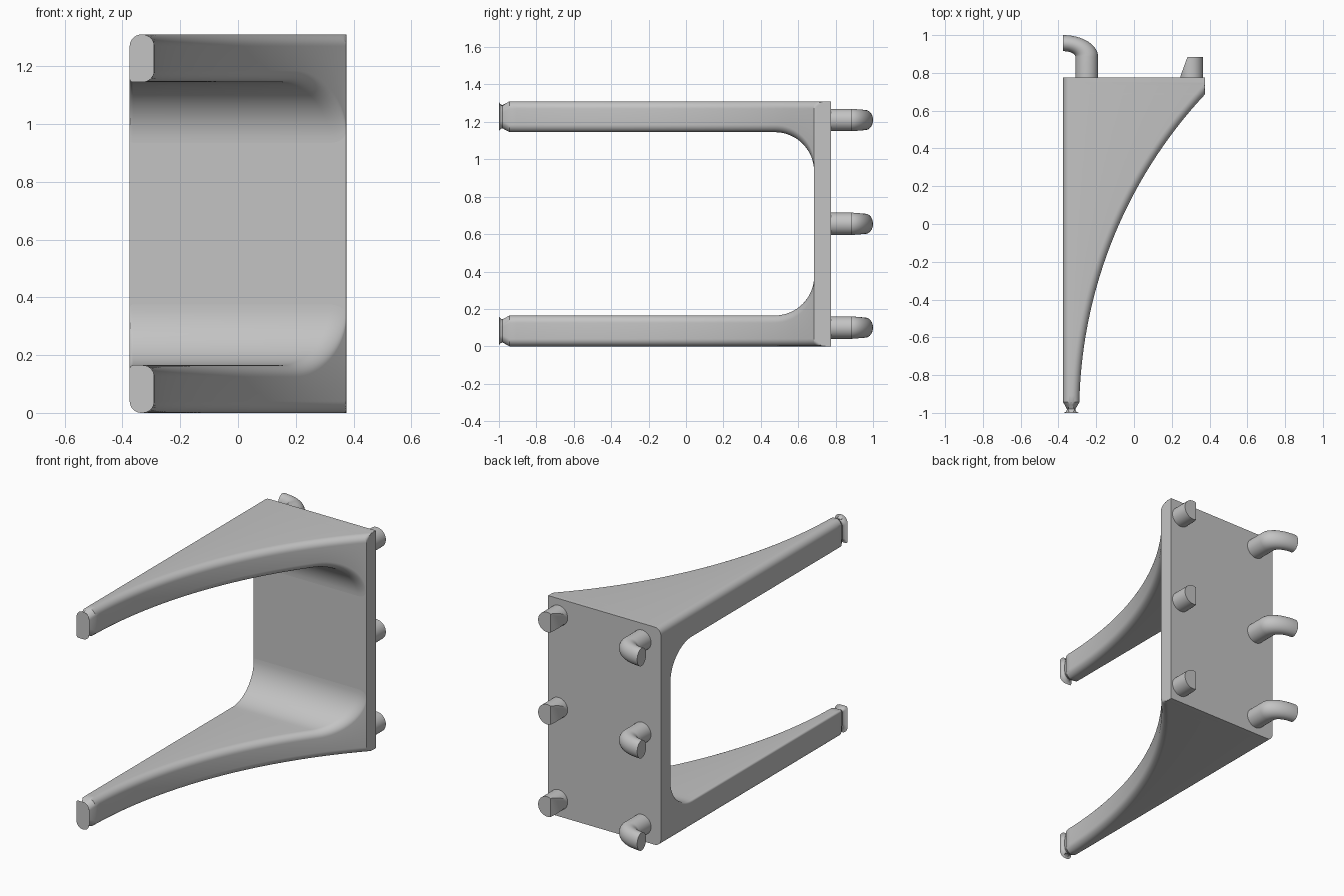
import bpy, bmesh, math
from math import sin, cos, pi, sqrt, radians

cube = bpy.data.objects.get("Cube")
if cube:
    bpy.data.objects.remove(cube, do_unlink=True)

grey = bpy.data.materials.new("light_grey")
grey.use_nodes = True
grey.diffuse_color = (0.55, 0.55, 0.55, 1)
grey.node_tree.nodes["Principled BSDF"].inputs["Base Color"].default_value = (0.55, 0.55, 0.55, 1)

SIDE = 0.375        # half width
HEIGHT = 1.31
ARM = 0.165         # arm thickness
PLATE, BACK = 0.685, 0.775
SWEEP = 2.468       # radius of the curved arm edge
CORNER = 0.21       # radius inside the U
ROUND = 0.04        # edge rounding


def loft(name, rings, flip_z=False):
    """Skin a list of equal-length point rings and cap both ends."""
    bm = bmesh.new()
    loops = [[bm.verts.new((x, y, HEIGHT - z if flip_z else z)) for x, y, z in r] for r in rings]
    for a, b in zip(loops, loops[1:]):
        for i in range(len(a)):
            j = (i + 1) % len(a)
            bm.faces.new((a[i], a[j], b[j], b[i]))
    bm.faces.new(loops[0])
    bm.faces.new(loops[-1])
    bmesh.ops.remove_doubles(bm, verts=bm.verts, dist=1e-5)
    bmesh.ops.recalc_face_normals(bm, faces=bm.faces)
    mesh = bpy.data.meshes.new(name)
    bm.to_mesh(mesh)
    bm.free()
    mesh.materials.append(grey)
    obj = bpy.data.objects.new(name, mesh)
    bpy.context.collection.objects.link(obj)
    bpy.ops.object.select_all(action='DESELECT')
    obj.select_set(True)
    bpy.context.view_layer.objects.active = obj
    bpy.ops.object.shade_smooth_by_angle(angle=radians(32))
    return obj


def section(y, top, inner, upper_left, inset=0.0):
    """Rounded rectangle across the body at depth y, clipped at the side."""
    run = y + 1
    across = sqrt(SWEEP ** 2 - run ** 2)
    edge = -0.29 + SWEEP - across
    wide = ROUND * SWEEP / across          # rounding measured across x
    x0, x1, z0, z1 = -SIDE + inset, edge - inset, inset, top - inset
    corners = [(x0, z0, 1, 1, ROUND, ROUND, pi), (x1, z0, -1, 1, wide, ROUND, 1.5 * pi),
               (x1, z1, -1, -1, wide, inner, 0), (x0, z1, 1, -1, upper_left, upper_left, pi / 2)]
    ring = []
    for cx, cz, sx, sz, rx, rz, start in corners:
        for k in range(9):
            a = start + k * pi / 16
            x = cx + sx * rx + rx * cos(a)
            ring.append((min(x, SIDE), y, cz + sz * rz + rz * sin(a)))
    return ring


# Arms: straight part, then the curved rise into the plate
straight_end = PLATE - CORNER
stations = [(-1 + 0.02 * (1 - sin(a)), ARM, 0.02 * (1 - cos(a)))
            for a in [pi / 2 - k * pi / 8 for k in range(5)]]
stations = [(y, h, 0.02 - i) for y, h, i in stations]
stations += [(-0.98 + (straight_end + 0.98) * k / 40, ARM, 0) for k in range(1, 41)]
stations += [(straight_end + CORNER * sin(a), ARM + CORNER * (1 - cos(a)), 0)
             for a in [k * pi / 32 for k in range(1, 17)]]
arm_rings = [section(y, h, ROUND, 0.012, i) for y, h, i in stations]
loft("lower_arm", arm_rings)
loft("upper_arm", arm_rings, flip_z=True)

# Back plate, with the rounded arm edge running out on its side
loft("back_plate", [section(PLATE + (BACK - PLATE) * k / 12, HEIGHT, ROUND, ROUND)
                    for k in range(13)])

# Hooks and pegs on the back
R = 0.06
turn = [k * pi / 16 for k in range(32)]
for level, z in zip(("lower", "middle", "upper"), (0.1, 0.655, 1.21)):
    rings = [[(-0.25 + R * cos(a), BACK - 0.01, z + R * sin(a)) for a in turn]]
    for k in range(13):
        b = k * pi / 24
        ox, oy = -SIDE + 0.185 * cos(b), 0.885 + 0.115 * sin(b)
        ix, iy = -SIDE + 0.065 * cos(b), 0.885 + 0.03 * sin(b)
        rings.append([((ox + ix) / 2 + (ox - ix) / 2 * cos(a),
                       (oy + iy) / 2 + (oy - iy) / 2 * cos(a),
                       z + (R - 0.006 * sin(b)) * sin(a)) for a in turn])
    loft(level + "_hook", rings)

    # Peg with a slanted flat on its inner side
    peg = loft(level + "_peg", [[(0.305 + R * cos(a), y, z + R * sin(a)) for a in turn]
                                for y in (BACK - 0.01, 0.885)])
    bm = bmesh.new()
    bm.from_mesh(peg.data)
    cut = bmesh.ops.bisect_plane(bm, geom=bm.verts[:] + bm.edges[:] + bm.faces[:],
                                 plane_co=(0.283, 0.885, z), plane_no=(-0.11, 0.04, 0),
                                 clear_outer=True)
    rim = [e for e in cut["geom_cut"] if isinstance(e, bmesh.types.BMEdge)]
    bmesh.ops.holes_fill(bm, edges=[e for e in bm.edges if e.is_boundary], sides=0)
    bmesh.ops.recalc_face_normals(bm, faces=bm.faces)
    bm.to_mesh(peg.data)
    bm.free()
    bpy.context.view_layer.objects.active = peg
    bpy.ops.object.select_all(action='DESELECT')
    peg.select_set(True)
    bpy.ops.object.shade_smooth_by_angle(angle=radians(32))
